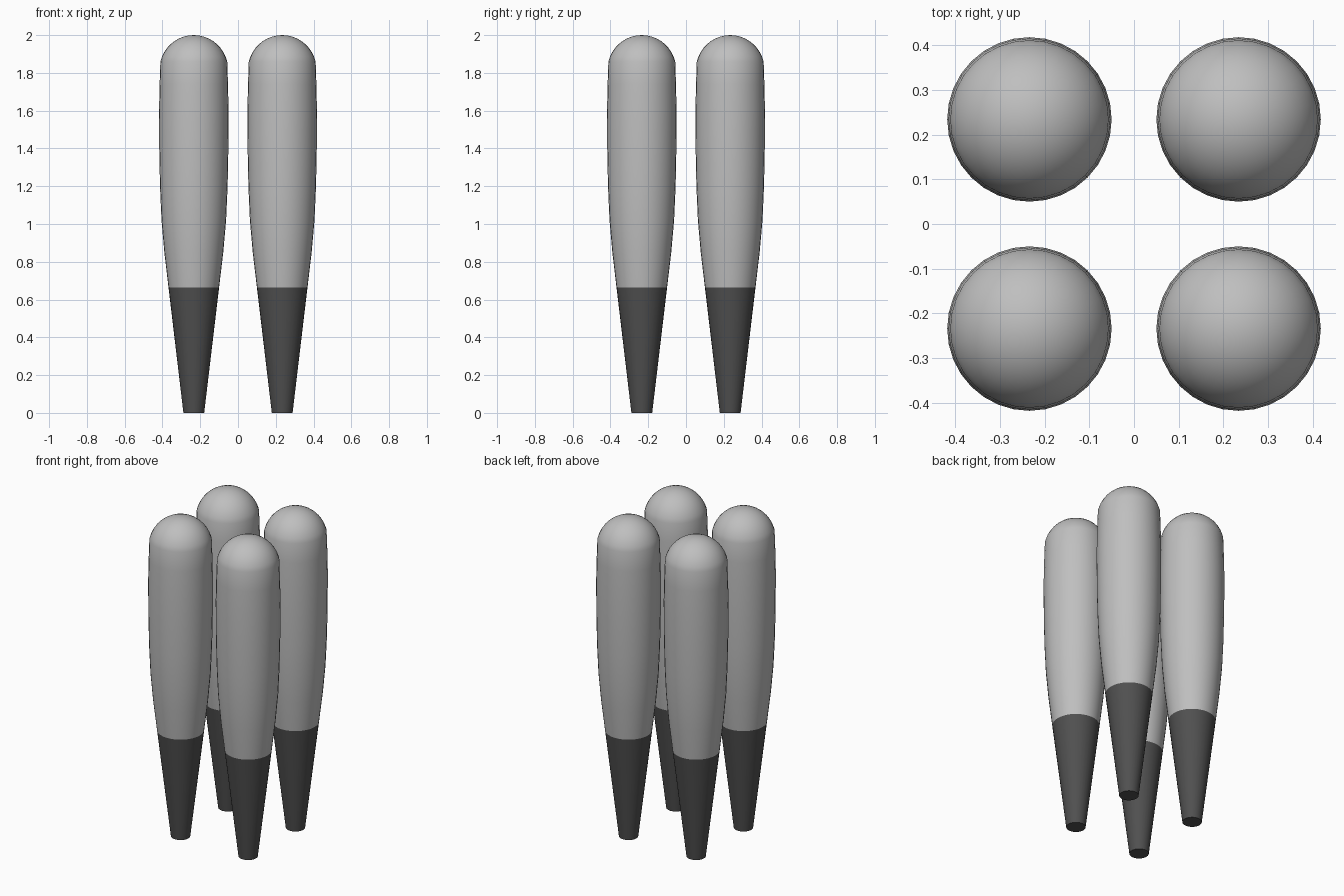
import bpy
import bmesh
import math

cube = bpy.data.objects.get("Cube")
if cube:
    bpy.data.objects.remove(cube, do_unlink=True)


def make_material(name, value):
    mat = bpy.data.materials.new(name)
    mat.use_nodes = True
    colour = (value, value, value, 1)
    mat.diffuse_color = colour
    mat.node_tree.nodes["Principled BSDF"].inputs["Base Color"].default_value = colour
    return mat


light_grey = make_material("light grey", 0.52)
dark_grey = make_material("dark grey", 0.08)

SIDES = 32
SPACING = 0.234
TIP_TOP = 0.665

# Tapered leg profile as (radius, height), then a rounded cap
profile = [(0.055, 0), (0.134, TIP_TOP), (0.156, 0.85), (0.171, 1.02),
           (0.179, 1.2), (0.183, 1.4), (0.184, 1.6), (0.181, 1.74), (0.177, 1.86)]
CAP_RADIUS, CAP_CENTRE, CAP_STEPS = 0.181, 1.819, 9
start = math.asin((1.86 - CAP_CENTRE) / CAP_RADIUS)
for i in range(1, CAP_STEPS):
    a = start + (math.pi / 2 - start) * i / CAP_STEPS
    profile.append((CAP_RADIUS * math.cos(a), CAP_CENTRE + CAP_RADIUS * math.sin(a)))


def make_leg(name, x, y):
    bm = bmesh.new()
    rings = []
    for r, z in profile:
        rings.append([bm.verts.new((r * math.cos(t), r * math.sin(t), z))
                      for t in (2 * math.pi * k / SIDES for k in range(SIDES))])
    # Side walls: dark tip below, light body above
    for i, (low, high) in enumerate(zip(rings, rings[1:])):
        for k in range(SIDES):
            n = (k + 1) % SIDES
            face = bm.faces.new((low[k], low[n], high[n], high[k]))
            face.material_index = 0 if i else 1
    # Flat foot and domed top
    bm.faces.new(reversed(rings[0])).material_index = 1
    apex = bm.verts.new((0, 0, 2))
    for k in range(SIDES):
        bm.faces.new((rings[-1][k], rings[-1][(k + 1) % SIDES], apex))
    mesh = bpy.data.meshes.new(name)
    bm.to_mesh(mesh)
    bm.free()
    mesh.materials.append(light_grey)
    mesh.materials.append(dark_grey)
    leg = bpy.data.objects.new(name, mesh)
    leg.location = (x, y, 0)
    bpy.context.collection.objects.link(leg)
    bpy.ops.object.select_all(action="DESELECT")
    leg.select_set(True)
    bpy.context.view_layer.objects.active = leg
    bpy.ops.object.shade_smooth_by_angle(angle=math.radians(40))


# Four legs at the corners of a square
for end, sy in (("front", -1), ("back", 1)):
    for side, sx in (("left", 1), ("right", -1)):
        make_leg(f"{end}_{side}_leg", sx * SPACING, sy * SPACING)
